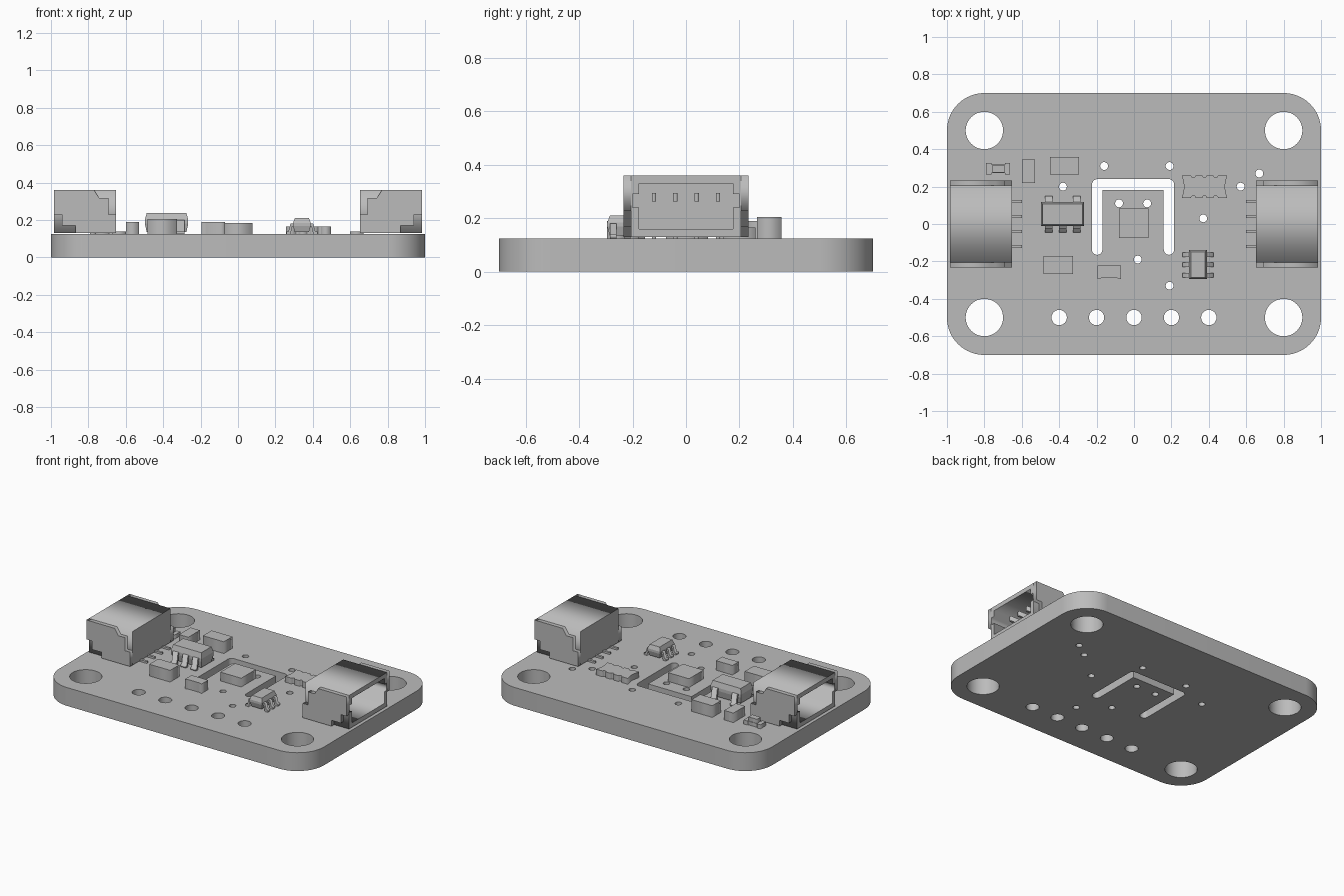
import bpy, bmesh
from math import cos, sin, radians

cube = bpy.data.objects.get("Cube")
if cube:
    bpy.data.objects.remove(cube)

TOP = 0.125  # upper face of the board

grey = bpy.data.materials.new("plain grey")
grey.use_nodes = True
grey.diffuse_color = (0.5, 0.5, 0.5, 1)
grey.node_tree.nodes["Principled BSDF"].inputs["Base Color"].default_value = (0.5, 0.5, 0.5, 1)


def arc(cx, cy, r, start, end, n=10):
    angles = [radians(start + (end - start) * i / n) for i in range(n + 1)]
    return [(cx + r * cos(a), cy + r * sin(a)) for a in angles]


def circle(cx, cy, r, n=32):
    return arc(cx, cy, r, 0, 360, n)[:-1]


def rect(u0, u1, v0, v1):
    return [(u0, v0), (u1, v0), (u1, v1), (u0, v1)]


def select_only(obj):
    bpy.ops.object.select_all(action='DESELECT')
    obj.select_set(True)
    bpy.context.view_layer.objects.active = obj


def finish(obj, mirror):
    obj.data.materials.clear()
    obj.data.materials.append(grey)
    if mirror:
        mod = obj.modifiers.new("Mirror", 'MIRROR')
        mod.use_axis = ('X' in mirror, 'Y' in mirror, False)
    return obj


def prism(name, loops, lo, hi, axis='Z', mirror="", smooth=False):
    """Extrude a filled outline (first loop) with holes (other loops) along an axis."""
    curve = bpy.data.curves.new(name, 'CURVE')
    curve.dimensions = '2D'
    curve.fill_mode = 'BOTH'
    curve.extrude = (hi - lo) / 2
    for loop in loops:
        spline = curve.splines.new('POLY')
        spline.points.add(len(loop) - 1)
        for point, (u, v) in zip(spline.points, loop):
            point.co = (u, v, 0, 1)
        spline.use_cyclic_u = True
    obj = bpy.data.objects.new(name, curve)
    bpy.context.collection.objects.link(obj)
    select_only(obj)
    bpy.ops.object.convert(target='MESH')
    obj = bpy.context.view_layer.objects.active
    bm = bmesh.new()
    bm.from_mesh(obj.data)
    bmesh.ops.remove_doubles(bm, verts=bm.verts, dist=1e-5)
    for vert in bm.verts:
        u, v, w = vert.co
        w += (lo + hi) / 2
        vert.co = {'X': (w, u, v), 'Y': (u, w, v), 'Z': (u, v, w)}[axis]
    bmesh.ops.recalc_face_normals(bm, faces=bm.faces)
    bm.to_mesh(obj.data)
    bm.free()
    if smooth:
        bpy.ops.object.shade_smooth_by_angle(angle=radians(30))
    return finish(obj, mirror)


def block(name, x0, x1, y0, y1, z0, z1, mirror=""):
    return prism(name, [rect(x0, x1, y0, y1)], z0, z1, mirror=mirror)


def chip_body(name, x0, x1, y0, y1, z0, z1):
    """Moulded package: stacked rectangles, widest around the middle."""
    bm = bmesh.new()
    rings = []
    for t, inset in ((0, 0.01), (0.45, 0), (0.65, 0), (1, 0.01)):
        z = z0 + t * (z1 - z0)
        rings.append([bm.verts.new((x, y, z)) for x, y in
                      rect(x0 + inset, x1 - inset, y0 + inset, y1 - inset)])
    for low, high in zip(rings, rings[1:]):
        for i in range(4):
            j = (i + 1) % 4
            bm.faces.new((low[i], low[j], high[j], high[i]))
    bm.faces.new(rings[0][::-1])
    bm.faces.new(rings[-1])
    mesh = bpy.data.meshes.new(name)
    bm.to_mesh(mesh)
    bm.free()
    obj = bpy.data.objects.new(name, mesh)
    bpy.context.collection.objects.link(obj)
    return finish(obj, "")


def gull_lead(name, root, out, centre, width, height, axis):
    """Bent lead stepping down from the package side to the board."""
    s = 1 if out > root else -1
    reach, t = abs(out - root), 0.014
    path = [(-0.02, height), (reach * 0.4, height), (reach * 0.7, t), (reach, t),
            (reach, 0), (reach * 0.4, 0), (reach * 0.15, height - t), (-0.02, height - t)]
    outline = [(root + s * d, TOP + h) for d, h in path]
    prism(name, [outline], centre - width / 2, centre + width / 2, axis)


# Board: rounded outline, mounting holes, header holes, vias and U-shaped slot
outline = (arc(0.8, 0.5, 0.2, 0, 90, 16) + arc(-0.8, 0.5, 0.2, 90, 180, 16)
           + arc(-0.8, -0.5, 0.2, 180, 270, 16) + arc(0.8, -0.5, 0.2, 270, 360, 16))
slot = (arc(0.187, -0.137, 0.028, 180, 360) + arc(0.185, 0.21, 0.03, 0, 90)
        + arc(-0.195, 0.21, 0.03, 90, 180) + arc(-0.197, -0.137, 0.028, 180, 360)
        + [(-0.169, 0.183), (0.159, 0.183)])
mounts = [circle(x, y, 0.1, 48) for x in (-0.8, 0.8) for y in (-0.5, 0.5)]
header = [circle(0.2 * i, -0.5, 0.041) for i in range(-2, 3)]
vias = [circle(x, y, 0.021, 20) for x, y in (
    (-0.16, 0.31), (0.19, 0.31), (-0.38, 0.2), (-0.08, 0.11), (0.07, 0.11),
    (0.02, -0.19), (0.19, -0.33), (0.37, 0.03), (0.57, 0.2), (0.67, 0.27))]
prism("board", [outline, slot] + mounts + header + vias, 0, TOP, smooth=True)

# Pair of side-entry sockets, opening outwards
base, roof = 0.13, 0.36
cavity = [(-0.175, 0.16), (0.175, 0.16), (0.175, 0.24), (0.2, 0.24), (0.2, 0.29), (0.175, 0.29),
          (0.175, 0.33), (-0.175, 0.33), (-0.175, 0.29), (-0.2, 0.29), (-0.2, 0.24), (-0.175, 0.24)]
prism("socket_shell", [rect(-0.205, 0.205, base, roof), cavity], 0.72, 0.983, 'X', "X")
prism("socket_back", [rect(-0.205, 0.205, base, roof)], 0.652, 0.72, 'X', "X")
cheek = [(0.652, base), (0.87, base), (0.87, 0.17), (0.94, 0.17), (0.94, 0.228), (0.983, 0.228),
         (0.983, roof), (0.77, roof), (0.742, 0.317), (0.692, 0.317), (0.692, 0.228), (0.652, 0.228)]
prism("socket_cheek", [cheek], 0.205, 0.233, 'Y', "XY")
for i in range(4):
    y = -0.12 + 0.08 * i
    block("socket_pin", 0.71, 0.9, y - 0.008, y + 0.008, 0.262, 0.295, "X")
    block("socket_tail", 0.6, 0.67, y - 0.008, y + 0.008, TOP, 0.138, "X")

# Five-lead regulator
chip_body("regulator_body", -0.498, -0.266, -0.012, 0.117, 0.135, 0.237)
for x in (-0.457, -0.382, -0.307):
    gull_lead("regulator_lead", -0.01, -0.045, x, 0.04, 0.075, 'X')
for x in (-0.457, -0.307):
    gull_lead("regulator_lead", 0.115, 0.15, x, 0.04, 0.075, 'X')

# Six-lead transistor package
chip_body("transistor_body", 0.294, 0.389, -0.295, -0.14, 0.135, 0.21)
for y in (-0.165, -0.219, -0.273):
    gull_lead("transistor_lead", 0.296, 0.258, y, 0.024, 0.055, 'Y')
    gull_lead("transistor_lead", 0.387, 0.425, y, 0.024, 0.055, 'Y')

# Central sensor and plain block components
block("sensor", -0.08, 0.077, -0.075, 0.082, TOP, 0.185)
block("upper_capacitor", -0.45, -0.293, 0.265, 0.358, TOP, 0.205)
block("lower_capacitor", -0.483, -0.325, -0.268, -0.17, TOP, 0.205)
block("upright_resistor", -0.6, -0.53, 0.22, 0.345, TOP, 0.19)
prism("notched_resistor", [[(-0.195, -0.295), (-0.17, -0.288), (-0.095, -0.288), (-0.07, -0.295),
                            (-0.07, -0.223), (-0.195, -0.223)]], TOP, 0.19)

# Resistor array with scalloped long edges
lower, upper = [(0.257, 0.14)], [(0.497, 0.26)]
for i in range(3):
    x = 0.317 + 0.06 * i
    lower += arc(x, 0.14, 0.012, 180, 0, 6)
    upper += arc(0.754 - x, 0.26, 0.012, 0, -180, 6)
array = lower + [(0.497, 0.14), (0.485, 0.2)] + upper + [(0.257, 0.26), (0.269, 0.2)]
prism("resistor_array", [array], TOP, 0.165)

# Indicator lamp: base strip, end pads and raised lens
block("lamp_base", -0.765, -0.685, 0.272, 0.318, TOP, 0.15)
block("lamp_lens", -0.757, -0.693, 0.275, 0.315, 0.15, 0.178)
for x in (-0.79, -0.69):
    block("lamp_pad", x, x + 0.027, 0.265, 0.325, TOP, 0.153)
